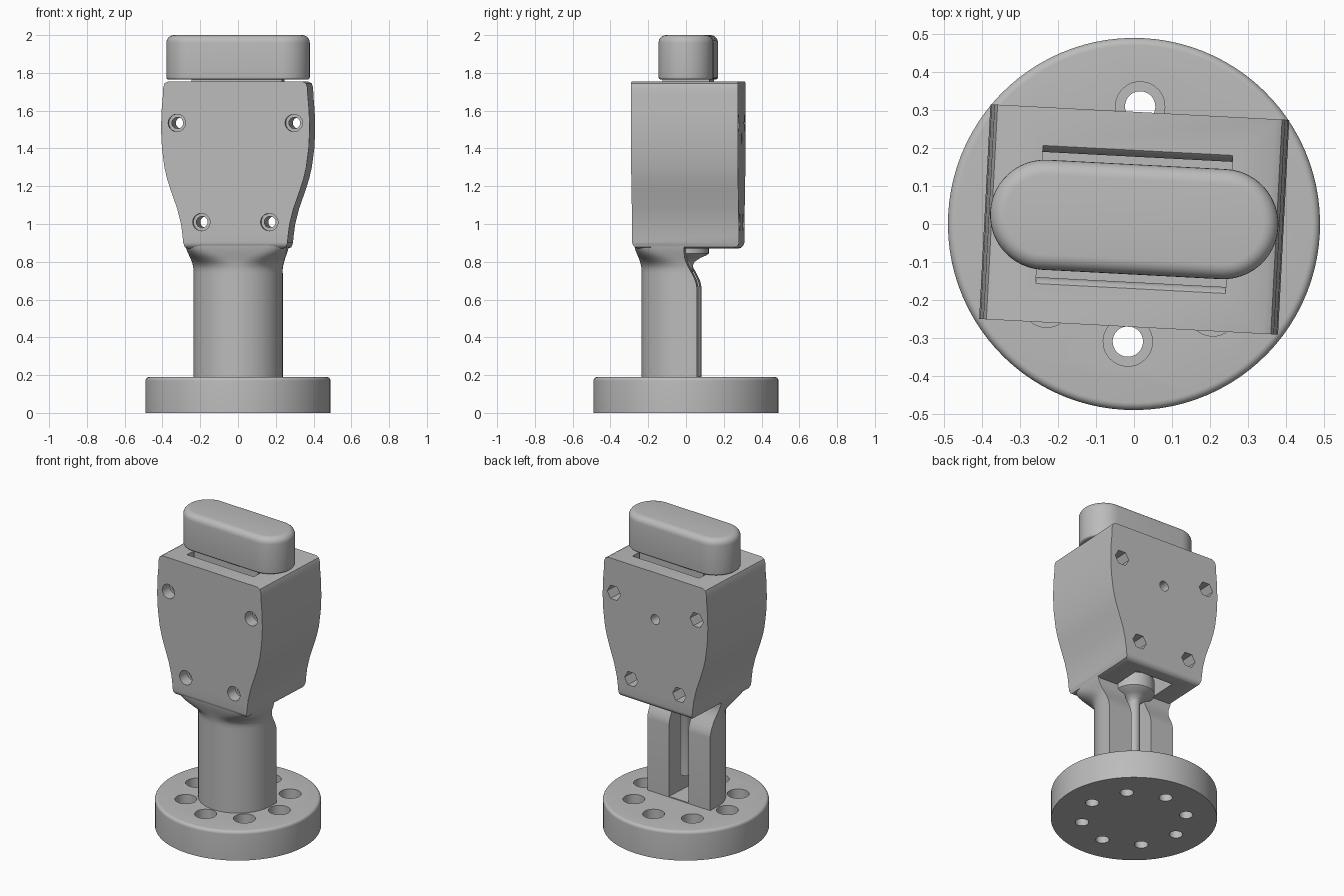
import bpy, bmesh, math
from mathutils import Matrix

if "Cube" in bpy.data.objects:
    bpy.data.objects.remove(bpy.data.objects["Cube"], do_unlink=True)

TURN = Matrix.Rotation(math.radians(-3), 4, 'Z')   # whole device sits slightly twisted
MID = 0.012                                        # depth centre of the housing

grey = bpy.data.materials.new("plain_grey")
grey.use_nodes = True
grey.diffuse_color = (0.5, 0.5, 0.5, 1)
grey.node_tree.nodes["Principled BSDF"].inputs["Base Color"].default_value = (0.5, 0.5, 0.5, 1)


def loft(name, rings):
    """Skin a list of equal-length closed rings and cap both ends."""
    bm = bmesh.new()
    rows = [[bm.verts.new(p) for p in ring] for ring in rings]
    n = len(rows[0])
    for low, high in zip(rows, rows[1:]):
        for i in range(n):
            j = (i + 1) % n
            bm.faces.new((low[i], low[j], high[j], high[i]))
    bm.faces.new(rows[0][::-1])
    bm.faces.new(rows[-1])
    bmesh.ops.recalc_face_normals(bm, faces=bm.faces)
    bm.transform(TURN)
    mesh = bpy.data.meshes.new(name)
    bm.to_mesh(mesh)
    bm.free()
    mesh.materials.append(grey)
    obj = bpy.data.objects.new(name, mesh)
    bpy.context.collection.objects.link(obj)
    return obj


def prism(name, pts, axis, a, b):
    """Extrude a flat outline along an axis from a to b."""
    place = {'x': lambda u, v, t: (t, u, v),
             'y': lambda u, v, t: (u, t, v),
             'z': lambda u, v, t: (u, v, t)}[axis]
    return loft(name, [[place(u, v, t) for u, v in pts] for t in (a, b)])


def circle(r, cx=0.0, cy=0.0, n=32):
    return [(cx + r * math.cos(math.tau * i / n), cy + r * math.sin(math.tau * i / n))
            for i in range(n)]


def rect(x0, x1, y0, y1):
    return [(x0, y0), (x1, y0), (x1, y1), (x0, y1)]


def bake(obj):
    """Apply the modifier stack."""
    deps = bpy.context.evaluated_depsgraph_get()
    mesh = bpy.data.meshes.new_from_object(obj.evaluated_get(deps))
    obj.modifiers.clear()
    obj.data = mesh


def cut(obj, *cutters, operation='DIFFERENCE'):
    for cutter in cutters:
        mod = obj.modifiers.new("cut", 'BOOLEAN')
        mod.operation, mod.solver, mod.object = operation, 'EXACT', cutter
        bake(obj)
        bpy.data.objects.remove(cutter, do_unlink=True)


def smooth(obj, angle=35):
    bpy.ops.object.select_all(action='DESELECT')
    obj.select_set(True)
    bpy.context.view_layer.objects.active = obj
    bpy.ops.object.shade_smooth_by_angle(angle=math.radians(angle))


def step(a, b, v):
    t = min(1.0, max(0.0, (v - a) / (b - a)))
    return t * t * (3 - 2 * t)


def rounded_rings(pts_at, z0, z1, low, high, steps=6):
    """Vertical rings with a rounded lower and upper rim; pts_at(inset) gives the outline."""
    quarter = [math.pi / 2 * i / steps for i in range(steps + 1)]
    levels = [(low * (1 - math.sin(q)), z0 + low * (1 - math.cos(q))) for q in quarter] if low else [(0, z0)]
    levels += [(high * (1 - math.cos(q)), z1 - high + high * math.sin(q)) for q in quarter]
    return [[(x, y, z) for x, y in pts_at(inset)] for inset, z in levels]


# Round base with counterbored bolt holes
base = loft("base_disc", rounded_rings(lambda d: circle(0.49 - d, n=96), 0, 0.19, 0, 0.02))
for i in range(8):
    a = math.tau * i / 8
    x, y = 0.31 * math.cos(a), 0.31 * math.sin(a)
    cut(base, prism("hole", circle(0.04, x, y), 'z', -0.1, 0.3),
        prism("bore", circle(0.065, x, y), 'z', 0.1, 0.3))
smooth(base)

# Stem: round in front, flat behind, flaring into the housing at the top
rings = []
for z in [0.18, 0.66] + [0.68 + 0.02 * i for i in range(13)]:
    t = step(0.75, 0.91, z)
    half, front = 0.235 + 0.038 * t, 0.235 + 0.033 * t
    power = 2 / (2 + 8 * t * t)
    back = 0.07 - 0.066 * step(0.66, 0.84, z)
    ring = [(half, back, z)]
    for i in range(41):
        a = math.pi * i / 40
        c, s = math.cos(a), max(0.0, math.sin(a))
        ring.append((math.copysign(half * abs(c) ** power, c), -front * s ** power, z))
    rings.append(ring + [(-half, back, z)])
stem = loft("stem", rings)
cut(stem, prism("slot", rect(-0.072, 0.072, -0.13, 0.3), 'z', 0.195, 0.95))
smooth(stem)

# Housing: curved side outline, rounded lower front and back edges
side = [(0.25, 0.87), (0.268, 0.877), (0.276, 0.9), (0.28, 0.94), (0.288, 1.0), (0.308, 1.08),
        (0.343, 1.18), (0.362, 1.24), (0.376, 1.3), (0.389, 1.4), (0.394, 1.5), (0.391, 1.6),
        (0.384, 1.68), (0.383, 1.72), (0.375, 1.745), (0.355, 1.755)]
housing = prism("housing", side + [(-x, z) for x, z in reversed(side)], 'y', -0.271, 0.295)
corner = [(0.035 * (1 - math.sin(math.pi * i / 12)), 0.035 * (1 - math.cos(math.pi * i / 12)))
          for i in range(7)]
trim = [(0.295 - u, 0.87 + v) for u, v in corner] + [(0.295, 1.9), (-0.271, 1.9)]
trim += [(-0.271 + u, 0.87 + v) for u, v in reversed(corner)]
trim = [(MID + (y - MID) * 1.0005, z) for y, z in trim]
cut(housing, prism("trim", trim, 'x', -1, 1), operation='INTERSECT')

# Flared top opening and lower plunger opening
half_mouth = [(0.165, 1.15), (0.165, 1.725), (0.172, 1.745), (0.185, 1.758), (0.185, 1.9)]
mouth = [(MID + y, z) for y, z in half_mouth] + [(MID - y, z) for y, z in reversed(half_mouth)]
cut(housing, prism("mouth", mouth, 'x', -0.25, 0.25),
    prism("lower_opening", rect(-0.13, 0.13, -0.1, 0.2), 'z', 0.8, 1.0))

# Through bolts: round recesses in front, hexagonal ones behind
for x, z in [(0.31, 1.535), (0.18, 1.01)]:
    for sx in (-x, x):
        cut(housing, prism("bolt", circle(0.03, sx, z, 24), 'y', -0.5, 0.5),
            prism("recess", circle(0.046, sx, z), 'y', -0.5, -0.2),
            prism("nut", circle(0.05, sx, z, 6), 'y', 0.2, 0.5))
cut(housing, prism("rear_pin", circle(0.032, 0, 1.45), 'y', 0.22, 0.5))
smooth(housing, 30)


# Push cap: long rounded button with a neck reaching into the housing
def stadium(inset, n=24):
    r, run = 0.145 - inset, 0.235
    arc = [math.pi * i / n - math.pi / 2 for i in range(n + 1)]
    pts = [(run + r * math.cos(a), r * math.sin(a)) for a in arc]
    return [(x, MID + y) for x, y in pts] + [(-x, MID - y) for x, y in pts]


smooth(loft("push_cap", rounded_rings(stadium, 1.765, 2.0, 0.012, 0.04)), 40)
prism("cap_neck", rect(-0.24, 0.24, MID - 0.125, MID + 0.125), 'z', 1.4, 1.8)

# Plunger rod with a flared collar
plunger = [(0.036, 0.34), (0.036, 0.78), (0.045, 0.8), (0.075, 0.82), (0.11, 0.835),
           (0.122, 0.845), (0.122, 0.93)]
smooth(loft("plunger", [[(x, y, z) for x, y in circle(r)] for r, z in plunger]), 40)
